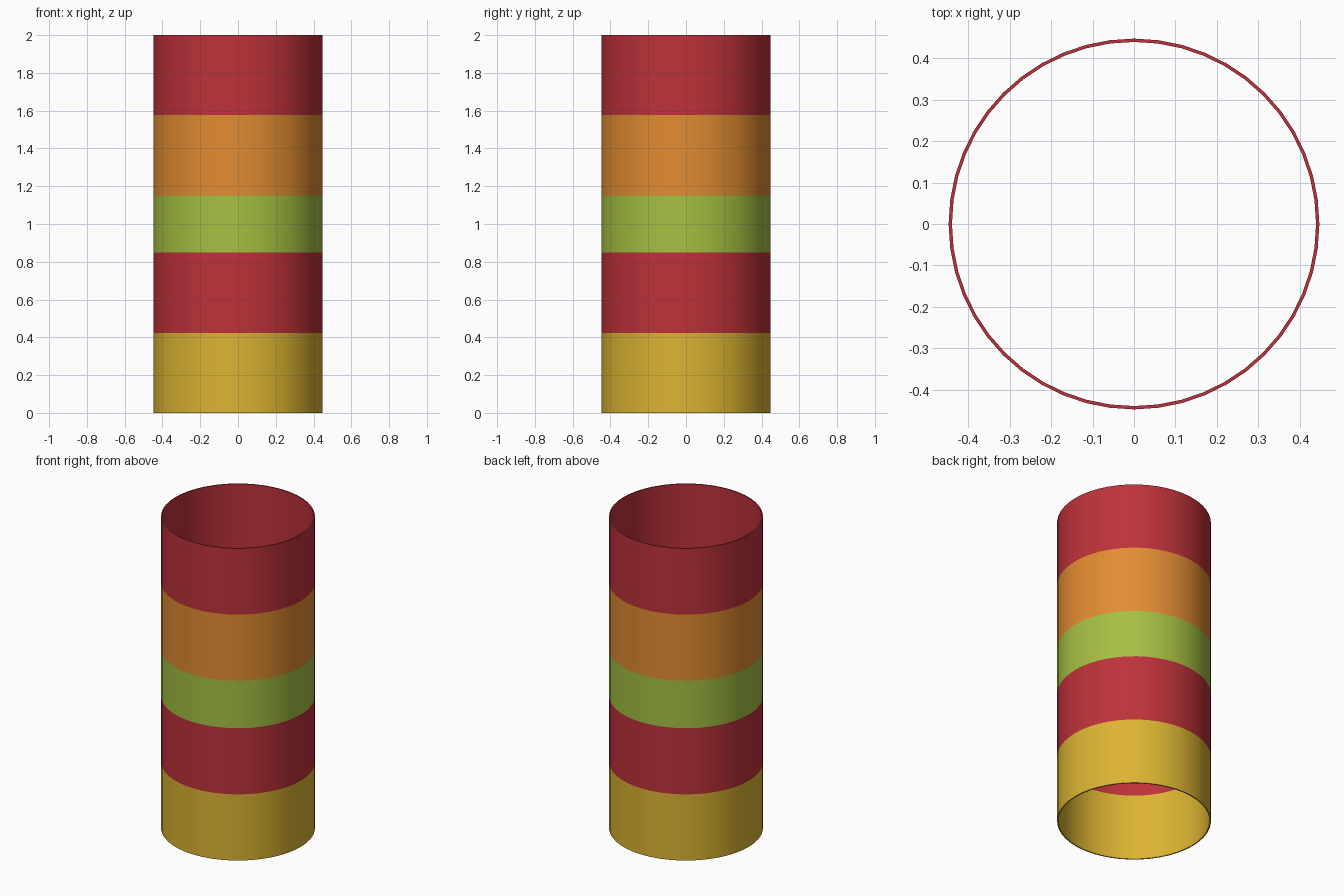
import bpy, bmesh, math

if "Cube" in bpy.data.objects:
    bpy.data.objects.remove(bpy.data.objects["Cube"])

SIDES = 48
R_OUT, R_IN = 0.447, 0.439

def linear(c):
    c /= 255
    return c / 12.92 if c <= 0.04045 else ((c + 0.055) / 1.055) ** 2.4

def material(name, rgb):
    m = bpy.data.materials.new(name)
    m.diffuse_color = (*[linear(c) for c in rgb], 1)
    m.use_nodes = True
    m.node_tree.nodes["Principled BSDF"].inputs["Base Color"].default_value = m.diffuse_color
    return m

mats = [material("yellow", (220, 180, 50)),
        material("red", (190, 50, 58)),
        material("green", (165, 192, 66)),
        material("orange", (226, 140, 50))]

# Band boundaries and the colour of each band, bottom to top
LEVELS = [0, 0.424, 0.848, 1.152, 1.576, 2.0]
BANDS = [0, 1, 2, 1 and 3, 1]

# Closed wall profile: up the outside, down the inside
profile = [(R_OUT, z) for z in LEVELS] + [(R_IN, z) for z in reversed(LEVELS)]

# Spin the profile into an open striped tube
bm = bmesh.new()
rings = []
for i in range(SIDES):
    a = 2 * math.pi * i / SIDES
    rings.append([bm.verts.new((r * math.cos(a), r * math.sin(a), z)) for r, z in profile])
n = len(profile)
for i in range(SIDES):
    p, q = rings[i], rings[(i + 1) % SIDES]
    for j in range(n):
        k = (j + 1) % n
        f = bm.faces.new((p[j], q[j], q[k], p[k]))
        # Colour by height
        z = f.calc_center_median().z
        f.material_index = BANDS[min(sum(z > l for l in LEVELS[1:]), 4)]
bmesh.ops.recalc_face_normals(bm, faces=bm.faces)

mesh = bpy.data.meshes.new("striped_tube")
bm.to_mesh(mesh)
bm.free()
for m in mats:
    mesh.materials.append(m)
tube = bpy.data.objects.new("striped_tube", mesh)
bpy.context.collection.objects.link(tube)

# Smooth walls, sharp rims
bpy.context.view_layer.objects.active = tube
tube.select_set(True)
bpy.ops.object.shade_smooth_by_angle(angle=math.radians(30))
